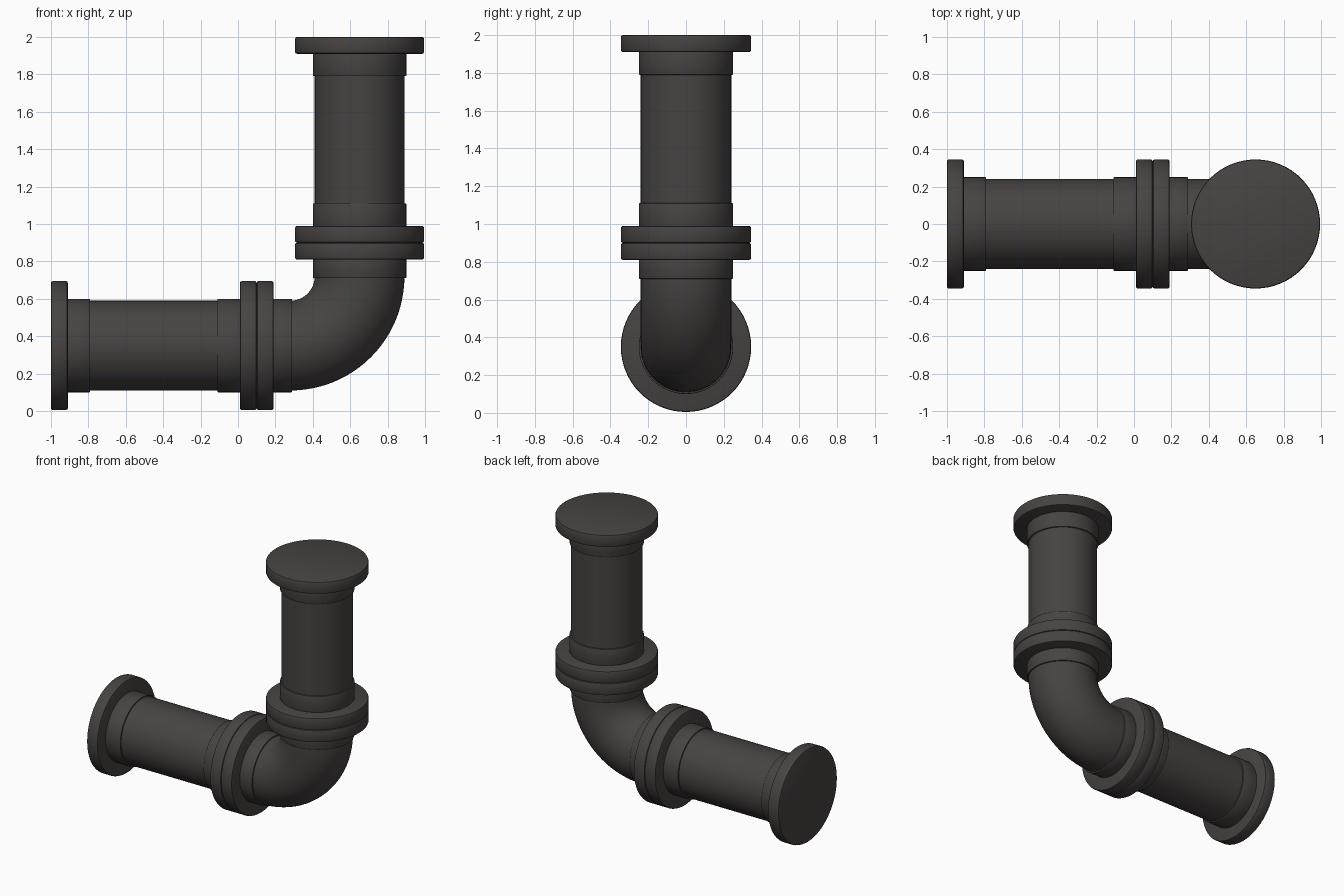
import bpy, bmesh, math
from mathutils import Matrix, Vector

if "Cube" in bpy.data.objects:
    bpy.data.objects.remove(bpy.data.objects["Cube"])

SEG = 64
iron = bpy.data.materials.new("dark_iron")
iron.diffuse_color = (0.062, 0.056, 0.054, 1)
iron.use_nodes = True
iron.node_tree.nodes["Principled BSDF"].inputs["Base Color"].default_value = iron.diffuse_color


def finish(name, bm, matrix):
    bmesh.ops.recalc_face_normals(bm, faces=bm.faces)
    me = bpy.data.meshes.new(name)
    bm.to_mesh(me)
    bm.free()
    me.transform(matrix)
    ob = bpy.data.objects.new(name, me)
    bpy.context.collection.objects.link(ob)
    me.materials.append(iron)
    for o in bpy.context.selected_objects:
        o.select_set(False)
    ob.select_set(True)
    bpy.context.view_layer.objects.active = ob
    bpy.ops.object.shade_smooth_by_angle(angle=math.radians(30))
    return ob


def loft(name, rings, matrix=Matrix()):
    """Skin a list of vertex rings and cap both ends."""
    bm = bmesh.new()
    vr = [[bm.verts.new(p) for p in r] for r in rings]
    for a, b in zip(vr, vr[1:]):
        for i in range(SEG):
            j = (i + 1) % SEG
            bm.faces.new((a[i], a[j], b[j], b[i]))
    bm.faces.new(vr[0])
    bm.faces.new(vr[-1])
    return finish(name, bm, matrix)


def turned(name, profile, matrix):
    """Revolve (radius, height) points about local z."""
    ang = [2 * math.pi * i / SEG for i in range(SEG)]
    return loft(name, [[(r * math.cos(a), r * math.sin(a), h) for a in ang]
                       for r, h in profile], matrix)


def disc(r, a, b, e):
    """Cylinder profile with small rounded rims."""
    k = e * 0.3
    return [(r - e, a), (r - k, a + k), (r, a + e), (r, b - e), (r - k, b - k), (r - e, b)]


# local z runs along each pipe
ALONG_X = Matrix.Translation((0, 0, 0.35)) @ Matrix.Rotation(math.pi / 2, 4, 'Y')
UPRIGHT = Matrix.Translation((0.65, 0, 0))


def run(prefix, m, pipe, flanges, collars):
    turned(prefix + "_pipe", [(0.24, pipe[0]), (0.24, pipe[1])], m)
    for i, (a, b) in enumerate(flanges):
        turned(f"{prefix}_flange_{i + 1}", disc(0.345, a, b, 0.01), m)
    for i, (a, b) in enumerate(collars):
        turned(f"{prefix}_collar_{i + 1}", disc(0.25, a, b, 0.004), m)


# horizontal and vertical straight runs
run("horizontal", ALONG_X, (-0.95, 0.05),
    [(-1.0, -0.91), (0.01, 0.10), (0.10, 0.19)],
    [(-0.93, -0.79), (-0.11, 0.03), (0.17, 0.29)])
run("vertical", UPRIGHT, (0.95, 1.95),
    [(0.81, 0.90), (0.90, 0.99), (1.91, 2.0)],
    [(0.71, 0.83), (0.97, 1.11), (1.79, 1.93)])

# elbow: straight stubs plus a quarter bend about (0.28, 0.72)
path = [(Vector((0.15, 0, 0.35)), 0.0)]
for i in range(25):
    t = math.pi / 2 * i / 24
    path.append((Vector((0.28 + 0.37 * math.sin(t), 0, 0.72 - 0.37 * math.cos(t))), t))
path.append((Vector((0.65, 0, 0.85)), math.pi / 2))
rings = []
for c, t in path:
    out = Vector((math.sin(t), 0, -math.cos(t)))
    side = Vector((0, 1, 0))
    rings.append([c + 0.24 * (math.cos(a) * out + math.sin(a) * side)
                  for a in (2 * math.pi * i / SEG for i in range(SEG))])
loft("elbow", rings)
